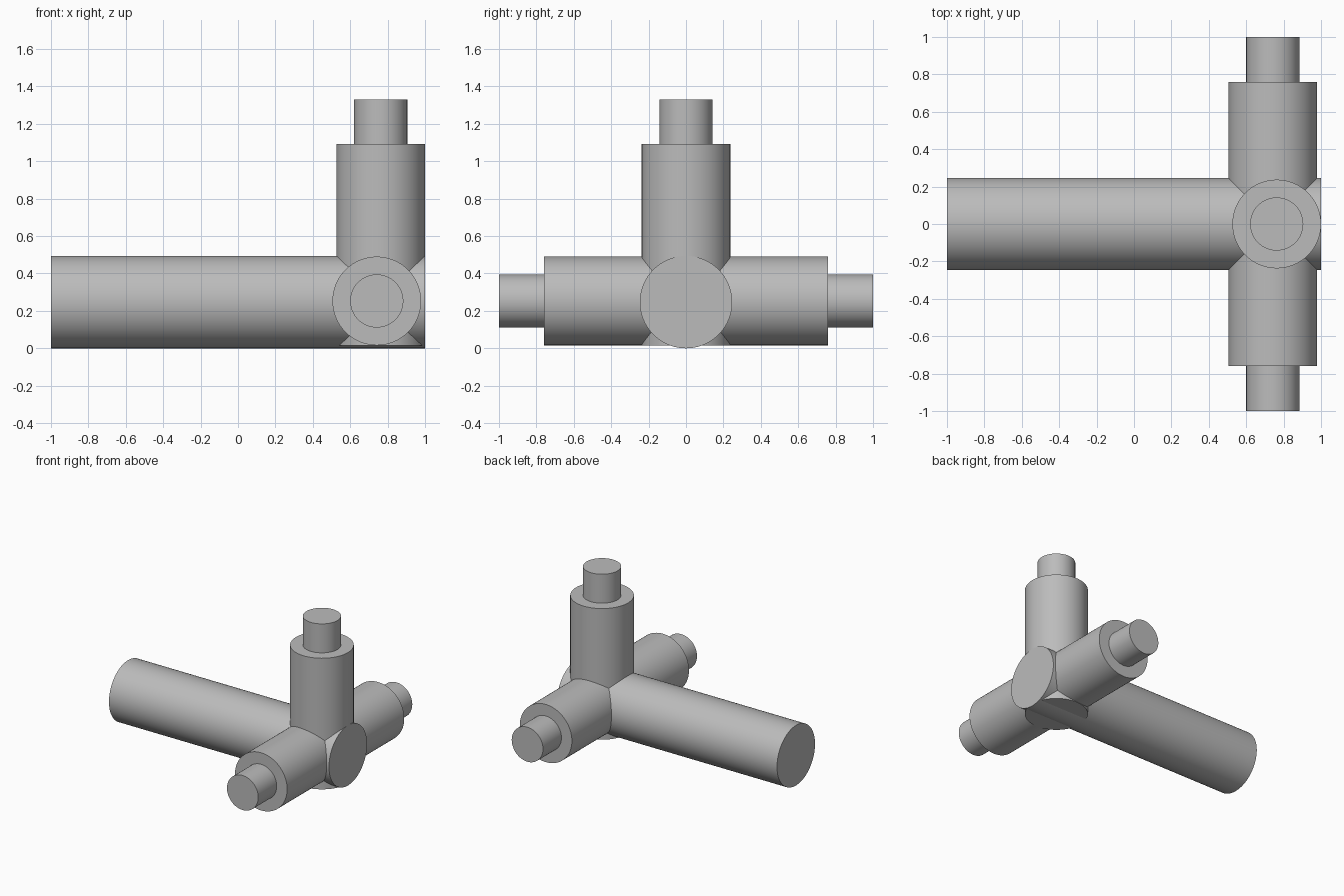
import bpy
import math
from mathutils import Matrix, Vector

cube = bpy.data.objects.get("Cube")
if cube:
    bpy.data.objects.remove(cube, do_unlink=True)

grey = bpy.data.materials.new("plain_grey")
grey.use_nodes = True
colour = (0.5, 0.5, 0.5, 1)
grey.diffuse_color = colour
grey.node_tree.nodes["Principled BSDF"].inputs["Base Color"].default_value = colour

MAIN_R, ARM_R, PIN_R = 0.247, 0.237, 0.142
SIDES = 96


def rod(name, start, end, radius):
    """Capped smooth cylinder running from start to end."""
    start, end = Vector(start), Vector(end)
    axis = end - start
    bpy.ops.mesh.primitive_cylinder_add(
        vertices=SIDES, radius=radius, depth=axis.length)
    obj = bpy.context.object
    obj.name = name
    turn = axis.to_track_quat('Z', 'Y').to_matrix().to_4x4()
    obj.data.transform(Matrix.Translation((start + end) / 2) @ turn)
    obj.data.materials.append(grey)
    bpy.ops.object.shade_smooth_by_angle(angle=math.radians(30))
    return obj


# Long main beam
rod("main_beam", (-1, 0, MAIN_R), (1, 0, MAIN_R), MAIN_R)

# Cross arm with a pin at each end
cross_x, cross_z = 0.742, 0.253
rod("cross_arm", (cross_x, -0.76, cross_z), (cross_x, 0.76, cross_z), ARM_R)
for side, label in ((-1, "front"), (1, "back")):
    rod(label + "_pin", (cross_x, side * 0.7, cross_z),
        (cross_x, side, cross_z), PIN_R)

# Upright post with its pin
post_x = 0.763
rod("upright_post", (post_x, 0, 0.015), (post_x, 0, 1.092), ARM_R)
rod("top_pin", (post_x, 0, 1.03), (post_x, 0, 1.33), PIN_R)
